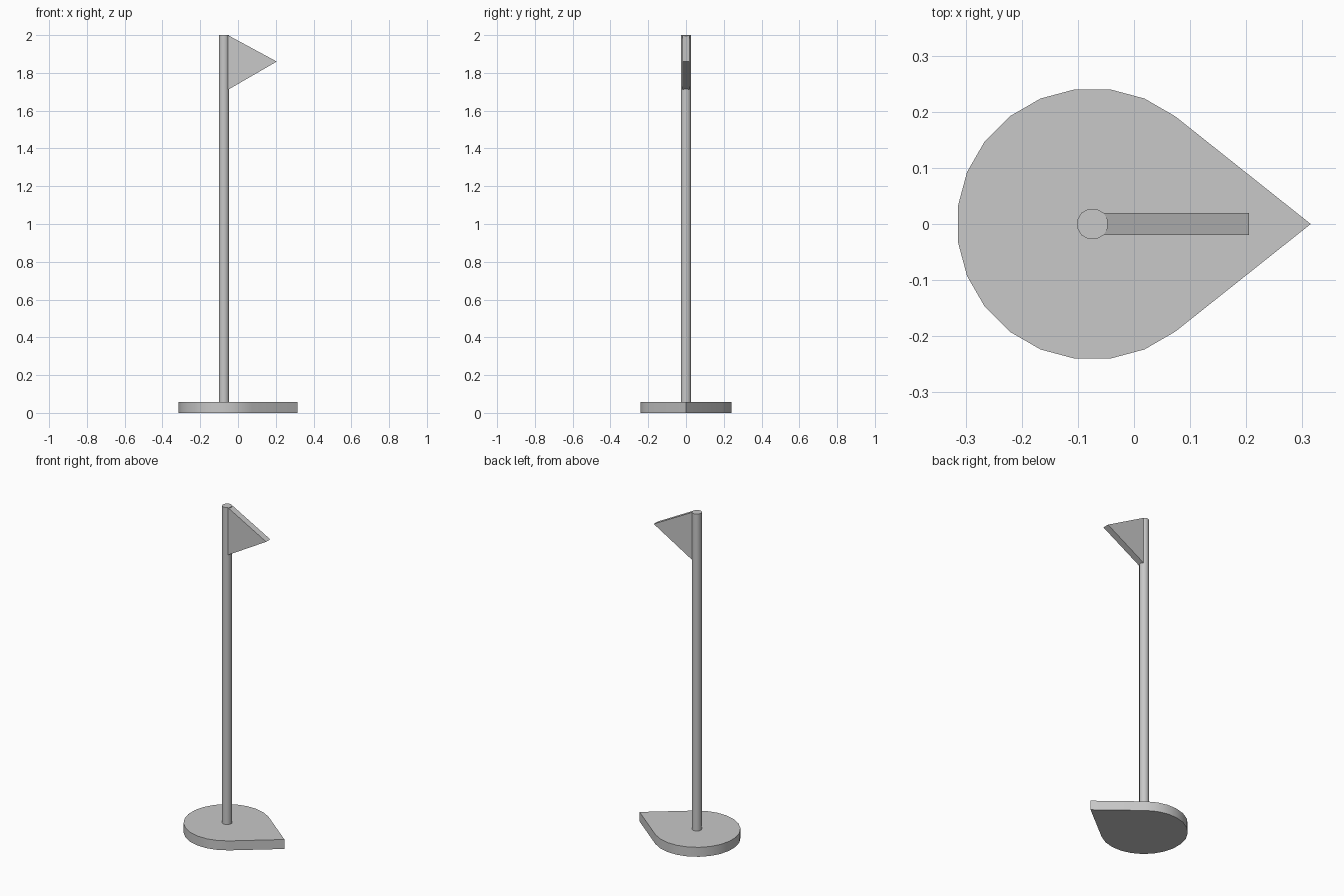
import bpy
import bmesh
from math import cos, sin, radians
from mathutils import Vector

cube = bpy.data.objects.get("Cube")
if cube:
    bpy.data.objects.remove(cube, do_unlink=True)

# Single grey material
grey = bpy.data.materials.new("light_grey")
grey.use_nodes = True
colour = (0.58, 0.58, 0.58, 1)
grey.diffuse_color = colour
grey.node_tree.nodes["Principled BSDF"].inputs["Base Color"].default_value = colour

CENTRE_X = -0.074
BASE_TOP = 0.058


def arc(radius, sides, first, count):
    """Points of a regular polygon, starting at an angle in degrees."""
    step = 360 / sides
    angles = [radians(first + i * step) for i in range(count)]
    return [(CENTRE_X + radius * cos(a), radius * sin(a)) for a in angles]


def prism(name, points, offset):
    """Extrude a closed outline along an offset."""
    bm = bmesh.new()
    face = bm.faces.new([bm.verts.new(p) for p in points])
    result = bmesh.ops.extrude_face_region(bm, geom=[face], use_keep_orig=True)
    verts = [v for v in result["geom"] if isinstance(v, bmesh.types.BMVert)]
    bmesh.ops.translate(bm, verts=verts, vec=Vector(offset))
    bmesh.ops.recalc_face_normals(bm, faces=bm.faces)
    mesh = bpy.data.meshes.new(name)
    bm.to_mesh(mesh)
    bm.free()
    mesh.materials.append(grey)
    obj = bpy.data.objects.new(name, mesh)
    bpy.context.collection.objects.link(obj)
    return obj


# Teardrop base: round body drawn out to a point
outline = [(0.315, 0)] + arc(0.242, 24, 52.5, 18)
base = prism("base", [(x, y, 0) for x, y in outline], (0, 0, BASE_TOP))

# Twelve-sided pole standing on the base
ring = arc(0.028, 12, 15, 12)
pole = prism("pole", [(x, y, BASE_TOP) for x, y in ring], (0, 0, 2 - BASE_TOP))

# Triangular pennant set into the pole
profile = [(-0.054, 1.71), (0.205, 1.86), (-0.054, 2)]
pennant = prism("pennant", [(x, -0.0198, z) for x, z in profile], (0, 0.0396, 0))

# Smooth the round sides and keep the rims sharp
bpy.ops.object.select_all(action="DESELECT")
for obj in (base, pole, pennant):
    obj.select_set(True)
bpy.context.view_layer.objects.active = base
bpy.ops.object.shade_smooth_by_angle(angle=radians(35))
